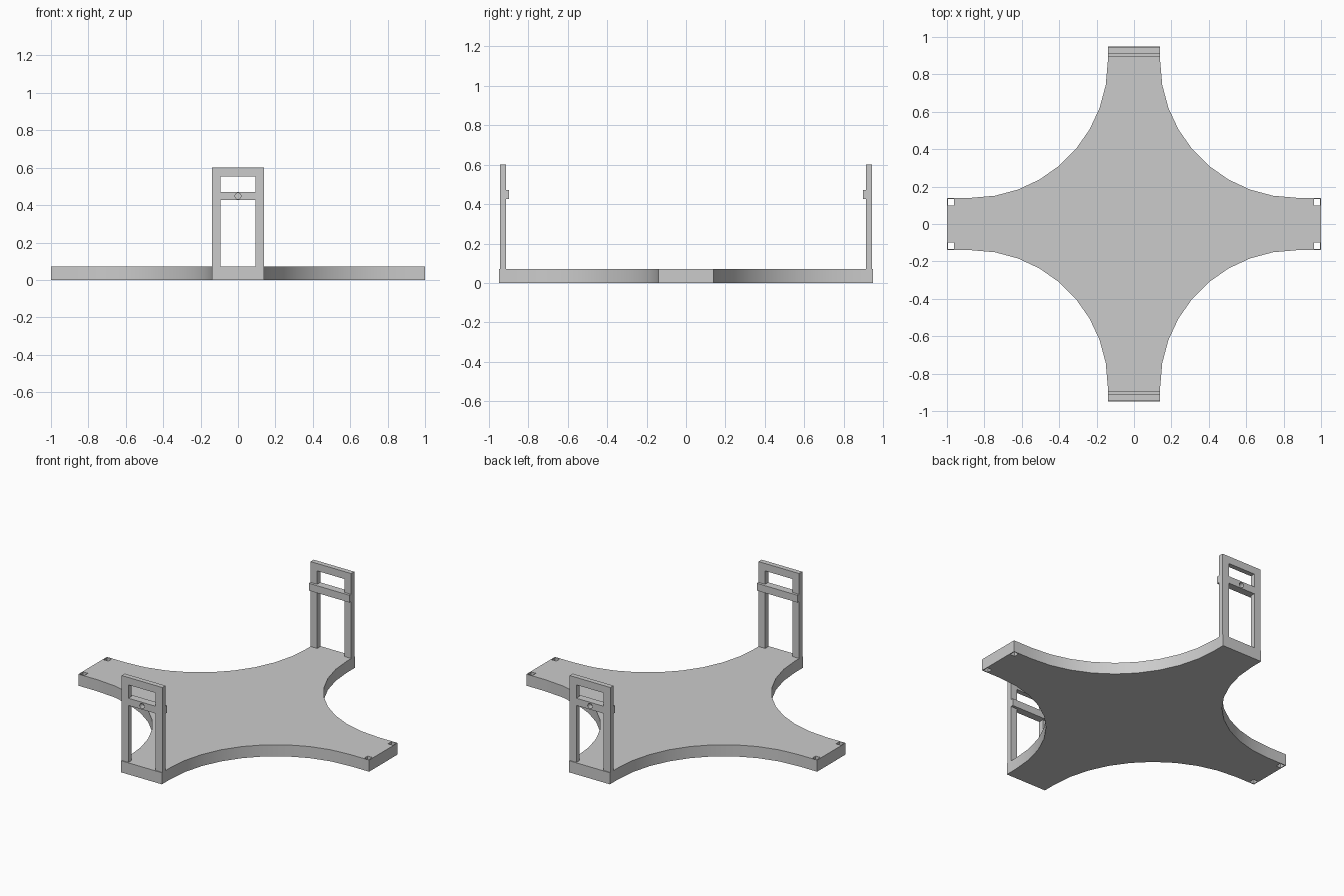
import bpy, bmesh
from math import cos, sin, radians
from mathutils import Matrix

cube = bpy.data.objects.get("Cube")
if cube:
    bpy.data.objects.remove(cube, do_unlink=True)

grey = bpy.data.materials.new("plain grey")
grey.use_nodes = True
colour = (0.6, 0.6, 0.6, 1)
grey.diffuse_color = colour
grey.node_tree.nodes["Principled BSDF"].inputs["Base Color"].default_value = colour

HALF = 0.14      # half width of every arm
THICK = 0.072    # plate thickness
END_Y = 0.948    # end of the front and back arms


def make_object(name, bm):
    bmesh.ops.recalc_face_normals(bm, faces=bm.faces)
    mesh = bpy.data.meshes.new(name)
    bm.to_mesh(mesh)
    bm.free()
    mesh.materials.append(grey)
    obj = bpy.data.objects.new(name, mesh)
    bpy.context.collection.objects.link(obj)
    return obj


def box(name, x, y, z):
    bm = bmesh.new()
    size = [b - a for a, b in (x, y, z)]
    mid = [(a + b) / 2 for a, b in (x, y, z)]
    bmesh.ops.create_cube(bm, size=1, matrix=Matrix.Translation(mid) @ Matrix.Diagonal((*size, 1)))
    return make_object(name, bm)


def activate(obj):
    bpy.ops.object.select_all(action='DESELECT')
    obj.select_set(True)
    bpy.context.view_layer.objects.active = obj


def cut(obj, cutters):
    for cutter in cutters:
        mod = obj.modifiers.new("cut", 'BOOLEAN')
        mod.operation = 'DIFFERENCE'
        mod.solver = 'EXACT'
        mod.object = cutter
        activate(obj)
        bpy.ops.object.modifier_apply(modifier=mod.name)
        bpy.data.objects.remove(cutter, do_unlink=True)


def smooth(obj):
    activate(obj)
    bpy.ops.object.shade_smooth_by_angle(angle=radians(30))


# Four-armed base plate with quarter-circle sweeps between the arms
centre = 0.87
radius = centre - HALF
sweep = [(centre - radius * cos(radians(a)), centre - radius * sin(radians(a)))
         for a in range(0, 91, 10)]
quarter = [(HALF, END_Y)] + sweep + [(1, HALF)]
outline = []
for sx, sy in ((1, 1), (1, -1), (-1, -1), (-1, 1)):
    points = [(x * sx, y * sy) for x, y in quarter]
    outline += points if sx == sy else points[::-1]

bm = bmesh.new()
face = bm.faces.new([bm.verts.new((x, y, 0)) for x, y in outline])
top = bmesh.ops.extrude_face_region(bm, geom=[face])["geom"]
bmesh.ops.translate(bm, vec=(0, 0, THICK), verts=[v for v in top if isinstance(v, bmesh.types.BMVert)])
base_plate = make_object("base_plate", bm)

# Square corner holes in the side arms
cut(base_plate, [box("hole_cutter", sorted((sx * 0.962, sx * 0.995)),
                     sorted((sy * 0.1, sy * 0.135)), (-0.1, 0.2))
                 for sx in (-1, 1) for sy in (-1, 1)])
smooth(base_plate)


# Upright frame with two windows, a pin hole and an inner crossbar
def upright(name, side):
    def depth(a, b):
        return sorted((side * a, side * b))

    frame = box(name + "_frame", (-HALF, HALF), depth(0.912, 0.943), (THICK, 0.6))
    bm = bmesh.new()
    bmesh.ops.create_cone(bm, cap_ends=True, segments=24, radius1=0.016, radius2=0.016, depth=0.2,
                          matrix=Matrix.Translation((0, side * 0.93, 0.448))
                          @ Matrix.Rotation(radians(90), 4, 'X'))
    cut(frame, [box("lower_cutter", (-0.094, 0.094), depth(0.8, 1.1), (0, 0.426)),
                box("upper_cutter", (-0.094, 0.094), depth(0.8, 1.1), (0.471, 0.554)),
                make_object("pin_cutter", bm)])
    smooth(frame)
    box(name + "_crossbar", (-HALF, HALF), depth(0.896, 0.912), (0.426, 0.471))


upright("front_upright", -1)
upright("back_upright", 1)
